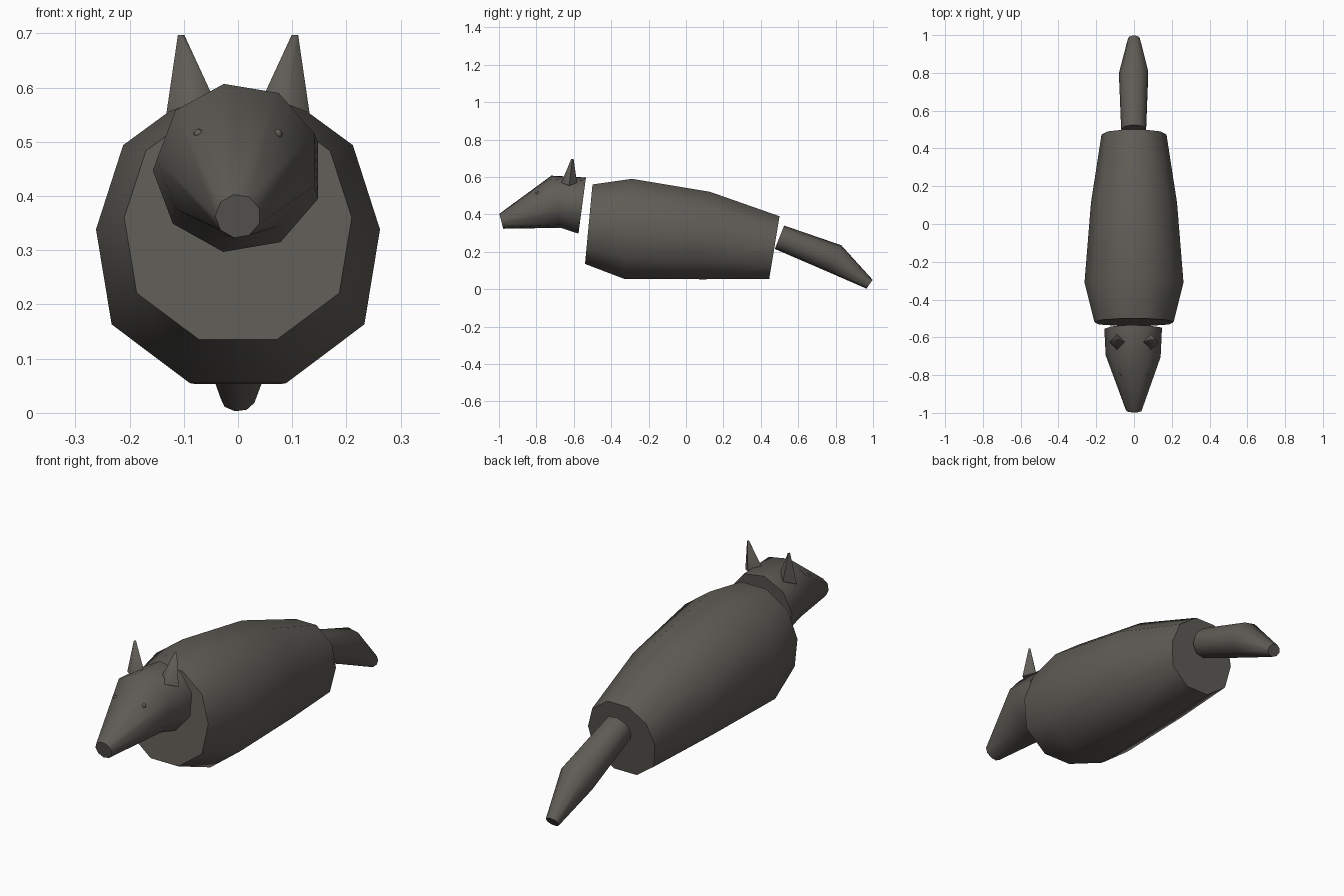
import bpy, bmesh
from math import sin, cos, pi, radians

cube = bpy.data.objects.get("Cube")
if cube:
    bpy.data.objects.remove(cube, do_unlink=True)

fur = bpy.data.materials.new("dark_grey_brown")
fur.use_nodes = True
colour = (0.115, 0.107, 0.093, 1)
fur.diffuse_color = colour
fur.node_tree.nodes["Principled BSDF"].inputs["Base Color"].default_value = colour


def finish(name, bm, angle):
    bmesh.ops.recalc_face_normals(bm, faces=bm.faces)
    mesh = bpy.data.meshes.new(name)
    bm.to_mesh(mesh)
    bm.free()
    mesh.materials.append(fur)
    ob = bpy.data.objects.new(name, mesh)
    bpy.context.collection.objects.link(ob)
    bpy.ops.object.select_all(action="DESELECT")
    ob.select_set(True)
    bpy.context.view_layer.objects.active = ob
    bpy.ops.object.shade_smooth_by_angle(angle=radians(angle))
    return ob


def skin(bm, rings):
    """Bridge consecutive vertex rings and close both ends."""
    n = len(rings[0])
    for a, b in zip(rings, rings[1:]):
        for i in range(n):
            j = (i + 1) % n
            bm.faces.new((a[i], a[j], b[j], b[i]))
    bm.faces.new(rings[0])
    bm.faces.new(rings[-1])


def loft(name, sections, sides, mid=0.5, belly=1.0):
    """Each section: top (y, z), bottom (y, z), half width."""
    bm = bmesh.new()
    angles = [pi + 2 * pi * i / sides for i in range(sides)]
    peak = max(sin(a) for a in angles)
    rings = []
    for (ty, tz), (by, bz), width in sections:
        ring = []
        for a in angles:
            s = sin(a) / peak
            v = mid + s * ((1 - mid) if s > 0 else mid)
            x = width * cos(a) * (belly if s < -0.01 else 1)
            ring.append(bm.verts.new((x, by + (ty - by) * v, bz + (tz - bz) * v)))
        rings.append(ring)
    skin(bm, rings)
    return finish(name, bm, 50)


# Barrel-shaped body
loft("body", [
    ((-0.50, 0.56), (-0.54, 0.135), 0.21),
    ((-0.29, 0.59), (-0.33, 0.055), 0.262),
    ((0.13, 0.52), (0.09, 0.053), 0.228),
    ((0.50, 0.39), (0.445, 0.055), 0.172),
], 10, mid=0.53, belly=1.1)

# Head tapering into the snout
loft("head", [
    ((-0.535, 0.597), (-0.575, 0.297), 0.157),
    ((-0.72, 0.607), (-0.67, 0.328), 0.15),
    ((-0.998, 0.403), (-0.977, 0.323), 0.042),
], 9)

# Drooping tail
loft("tail", [
    ((0.525, 0.34), (0.475, 0.215), 0.068),
    ((0.83, 0.235), (0.765, 0.09), 0.08),
    ((0.998, 0.05), (0.965, 0.003), 0.032),
], 9)

for side, label in ((1, "left"), (-1, "right")):
    # Four-sided pointed ear, leaning outward
    bm = bmesh.new()
    rings = []
    for x, y, z, r, lean in ((0.09, -0.625, 0.57, 0.042, 0.4),
                             (0.105, -0.607, 0.697, 0.006, 0)):
        rings.append([bm.verts.new((side * (x + r * cos(k * pi / 2)),
                                    y + r * sin(k * pi / 2),
                                    z - lean * r * cos(k * pi / 2)))
                      for k in range(4)])
    skin(bm, rings)
    finish(label + "_ear", bm, 85)

    # Small bead eye
    bm = bmesh.new()
    bmesh.ops.create_uvsphere(bm, u_segments=8, v_segments=6, radius=0.009)
    bmesh.ops.translate(bm, verts=bm.verts, vec=(side * 0.073, -0.795, 0.515))
    finish(label + "_eye", bm, 60)
